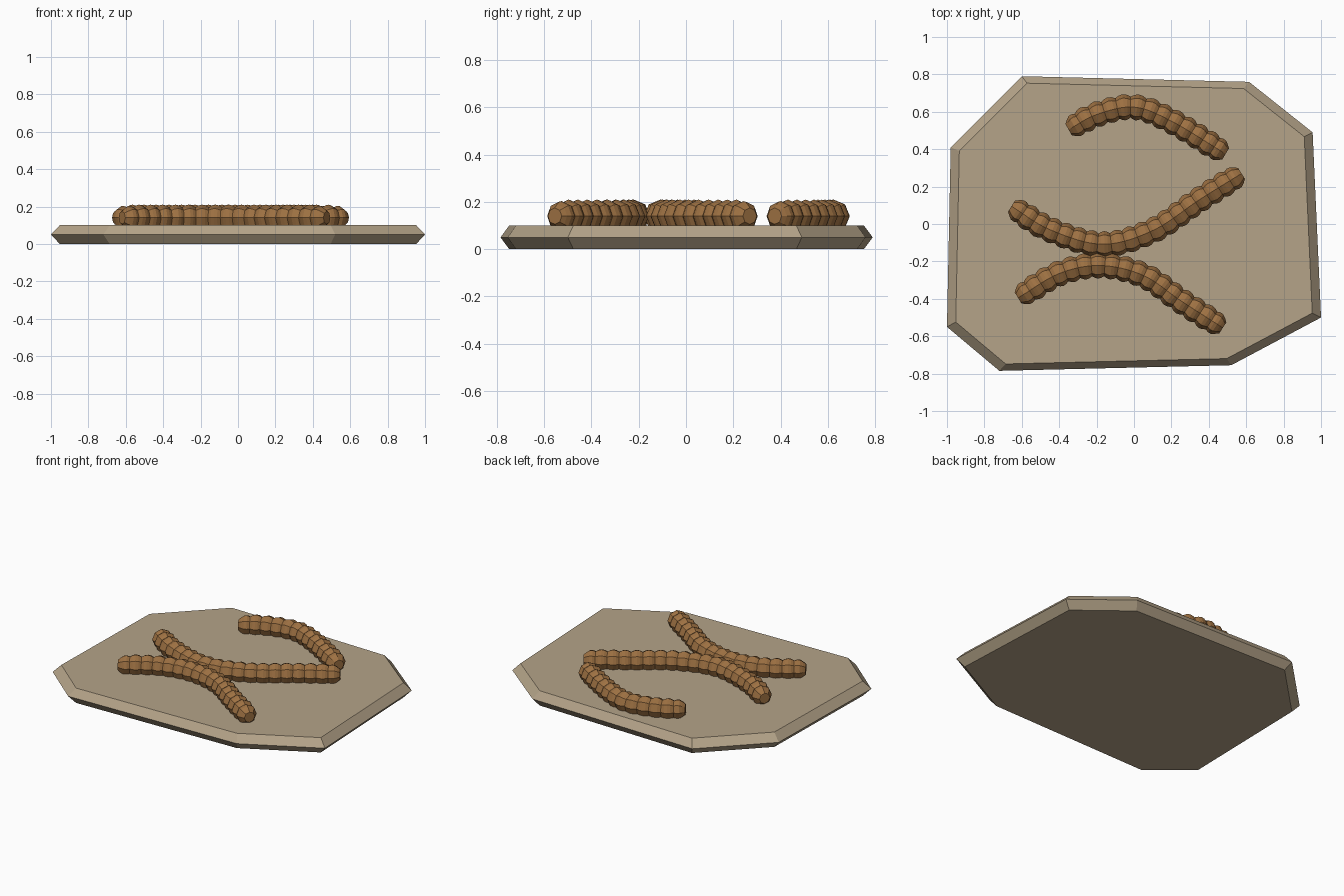
import bpy, bmesh, math
from mathutils import Vector

if "Cube" in bpy.data.objects:
    bpy.data.objects.remove(bpy.data.objects["Cube"])


def material(name, rgb):
    m = bpy.data.materials.new(name)
    m.diffuse_color = (*rgb, 1)
    m.use_nodes = True
    m.node_tree.nodes["Principled BSDF"].inputs["Base Color"].default_value = m.diffuse_color
    return m


def loft(name, rings, mat):
    """Skin a list of equal-length point rings and cap both ends."""
    bm = bmesh.new()
    loops = [[bm.verts.new(p) for p in ring] for ring in rings]
    n = len(loops[0])
    for a, b in zip(loops, loops[1:]):
        for i in range(n):
            j = (i + 1) % n
            bm.faces.new((a[i], a[j], b[j], b[i]))
    bm.faces.new(loops[0][::-1])
    bm.faces.new(loops[-1])
    bmesh.ops.recalc_face_normals(bm, faces=bm.faces[:])
    me = bpy.data.meshes.new(name)
    bm.to_mesh(me)
    bm.free()
    me.materials.append(mat)
    ob = bpy.data.objects.new(name, me)
    bpy.context.collection.objects.link(ob)
    return ob


def spline(points, steps=40):
    """Catmull-Rom polyline through the points."""
    p = [Vector(q) for q in points]
    p = [2 * p[0] - p[1]] + p + [2 * p[-1] - p[-2]]
    out = []
    for a, b, c, d in zip(p, p[1:], p[2:], p[3:]):
        for k in range(steps):
            t = k / steps
            out.append(0.5 * (2 * b + (c - a) * t + (2 * a - 5 * b + 4 * c - d) * t * t
                              + (3 * b - a - 3 * c + d) * t ** 3))
    return out + [p[-2]]


def resample(line, count):
    """Evenly spaced points along a polyline."""
    lens = [0]
    for a, b in zip(line, line[1:]):
        lens.append(lens[-1] + (b - a).length)
    out, k = [], 0
    for i in range(count + 1):
        s = lens[-1] * i / count
        while k < len(line) - 2 and lens[k + 1] < s:
            k += 1
        out.append(line[k].lerp(line[k + 1], (s - lens[k]) / (lens[k + 1] - lens[k])))
    return out


SIDES, AXIS_Z, RADIUS, PER_BUMP = 8, 0.14, 0.07, 4


def worm(name, points, bumps, mat):
    """Ribbed tube with tapered blunt ends lying on the slab."""
    count = bumps * PER_BUMP
    path = resample(spline(points), count)
    rings = []
    for i, c in enumerate(path):
        t = (path[min(i + 1, count)] - path[max(i - 1, 0)]).normalized()
        side = Vector((-t.y, t.x, 0))
        r = RADIUS * (0.80 + 0.20 * abs(math.sin(math.pi * i / PER_BUMP)))
        end = min(i, count - i)
        r *= (0.62, 0.76, 0.88, 0.96)[end] if end < 4 else 1
        rings.append([Vector((c.x, c.y, AXIS_Z)) + r * (math.cos(a) * side + Vector((0, 0, math.sin(a))))
                      for a in (2 * math.pi * k / SIDES for k in range(SIDES))])
    return loft(name, rings, mat)


stone = material("stone", (0.46, 0.37, 0.25))
clay = material("brown", (0.34, 0.165, 0.055))

# Slab: irregular octagon, widest at mid height
outline = [(-0.60, 0.79), (-0.98, 0.41), (-1.0, -0.55), (-0.72, -0.785),
           (0.52, -0.755), (1.0, -0.50), (0.955, 0.49), (0.615, 0.76)]
loft("slab", [[(x * s, y * s, z) for x, y in outline]
              for s, z in ((0.953, 0), (1, 0.05), (0.953, 0.1))], stone)

# Three worm casts
worm("back_worm", [(-0.35, 0.505), (-0.2, 0.585), (0.0, 0.625), (0.2, 0.55), (0.49, 0.375)], 13, clay)
worm("middle_worm", [(-0.655, 0.095), (-0.45, -0.03), (-0.17, -0.108), (0.1, -0.035),
                     (0.35, 0.13), (0.575, 0.27)], 19, clay)
worm("front_worm", [(-0.62, -0.395), (-0.4, -0.265), (-0.18, -0.222), (0.05, -0.275),
                    (0.25, -0.41), (0.475, -0.555)], 17, clay)
